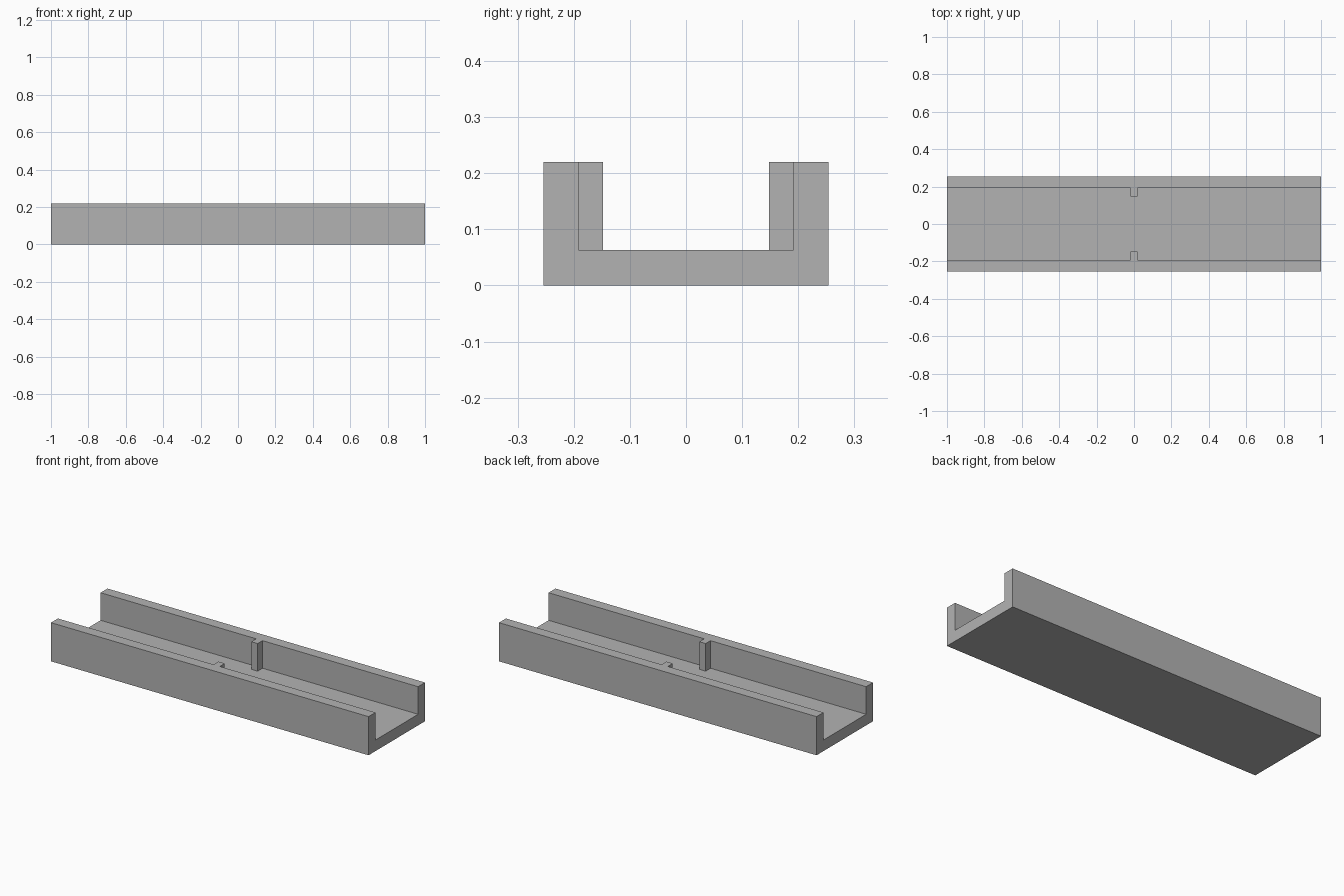
import bpy
import bmesh

cube = bpy.data.objects.get("Cube")
if cube:
    bpy.data.objects.remove(cube, do_unlink=True)

LENGTH = 2.0
HALF_WIDTH = 0.254
INNER = 0.192      # inner wall face
RIB_TIP = 0.148    # inner rib face
RIB_HALF = 0.02
FLOOR = 0.063
HEIGHT = 0.22

grey = bpy.data.materials.new("plain_grey")
grey.use_nodes = True
colour = (0.45, 0.45, 0.45, 1)
grey.diffuse_color = colour
grey.node_tree.nodes["Principled BSDF"].inputs["Base Color"].default_value = colour


def extrude_outline(name, points, direction):
    """Extrude a closed flat outline into a solid object."""
    bm = bmesh.new()
    face = bm.faces.new([bm.verts.new(p) for p in points])
    grown = bmesh.ops.extrude_face_region(bm, geom=[face], use_keep_orig=True)
    moved = [v for v in grown["geom"] if isinstance(v, bmesh.types.BMVert)]
    bmesh.ops.translate(bm, verts=moved, vec=direction)
    bmesh.ops.recalc_face_normals(bm, faces=bm.faces)
    mesh = bpy.data.meshes.new(name)
    bm.to_mesh(mesh)
    bm.free()
    mesh.materials.append(grey)
    obj = bpy.data.objects.new(name, mesh)
    bpy.context.collection.objects.link(obj)
    return obj


# U-shaped channel: one half of the section, mirrored across the middle
half = [(HALF_WIDTH, 0), (HALF_WIDTH, HEIGHT), (INNER, HEIGHT), (INNER, FLOOR)]
section = half + [(-y, z) for y, z in reversed(half)]
channel = extrude_outline(
    "channel", [(-LENGTH / 2, y, z) for y, z in section], (LENGTH, 0, 0))

# Upright ribs at mid length, one on each wall, fused into the channel
for side, name in ((-1, "front_rib"), (1, "back_rib")):
    root = INNER + 0.03
    outline = [(-RIB_HALF, side * root, FLOOR - 0.02),
               (RIB_HALF, side * root, FLOOR - 0.02),
               (RIB_HALF, side * RIB_TIP, FLOOR - 0.02),
               (-RIB_HALF, side * RIB_TIP, FLOOR - 0.02)]
    rib = extrude_outline(name, outline, (0, 0, HEIGHT - FLOOR + 0.02))
    rib.hide_render = True
    rib.hide_set(True)
    join = channel.modifiers.new(name, 'BOOLEAN')
    join.operation = 'UNION'
    join.solver = 'EXACT'
    join.object = rib

# Apply the unions and drop the helper solids
bpy.context.view_layer.objects.active = channel
for modifier in list(channel.modifiers):
    helper = modifier.object
    bpy.ops.object.modifier_apply(modifier=modifier.name)
    bpy.data.objects.remove(helper, do_unlink=True)
